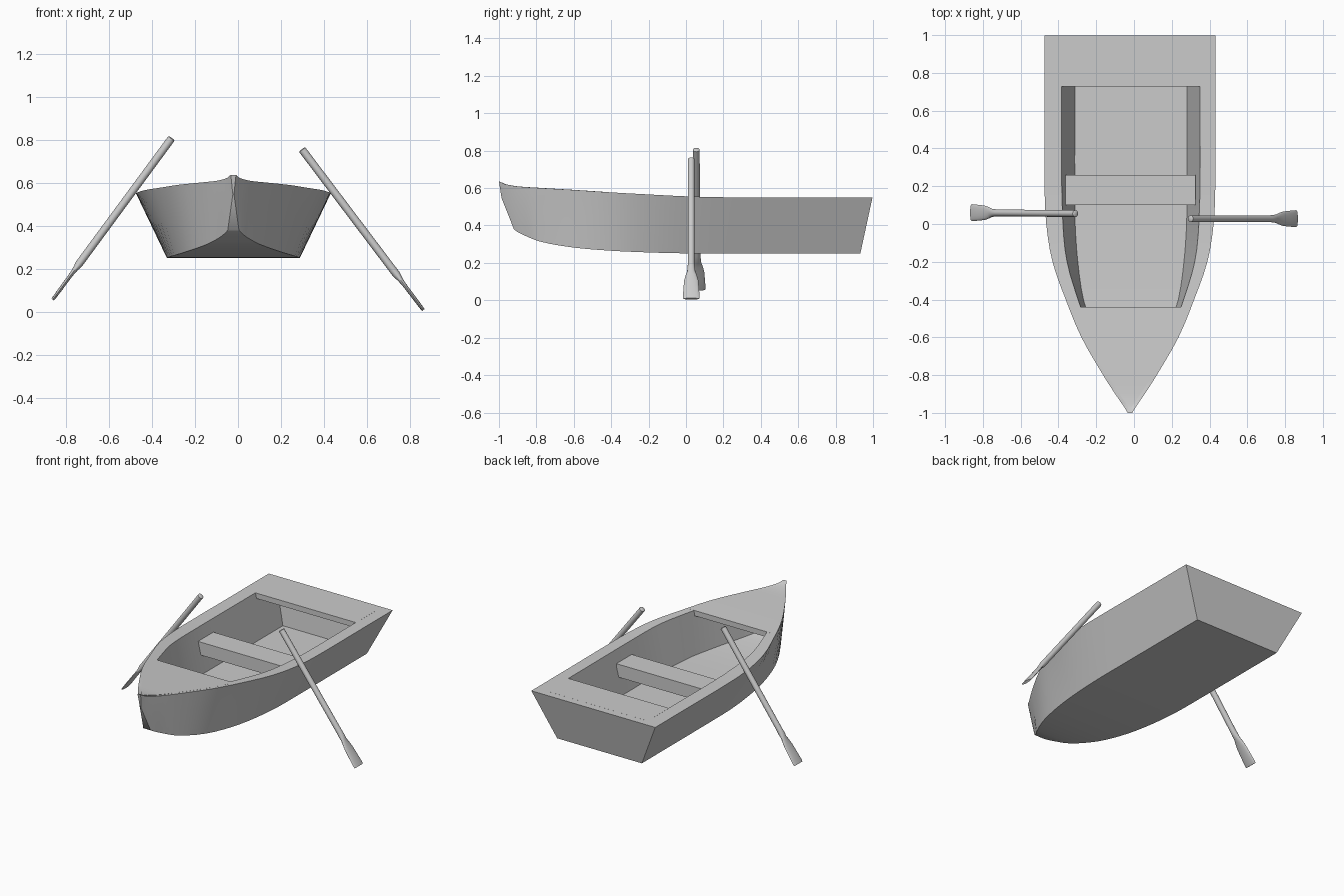
import bpy, bmesh, math
from mathutils import Vector

if "Cube" in bpy.data.objects:
    bpy.data.objects.remove(bpy.data.objects["Cube"])

CX = -0.0215   # hull centre line
CI = -0.0165   # centre line of the inner walls

# hull curves by station: y, gunwale half width, sheer z, bottom half width, bottom z
KEYS = [(-1.0, .012, .637, .026, .38), (-.97, .03, .622, .038, .366), (-.9, .078, .609, .068, .343),
        (-.8, .142, .602, .122, .314), (-.6, .257, .590, .210, .282), (-.4, .340, .577, .264, .265),
        (-.2, .41, .566, .293, .256), (0, .443, .556, .307, .251), (.2, .452, .551, .309, .25),
        (.6, .452, .55, .309, .25), (.997, .452, .55, .309, .25)]


def curve(y, c):
    """Smooth interpolation of column c along y."""
    n = len(KEYS)
    i = max(k for k in range(n - 1) if KEYS[k][0] <= y + 1e-9)

    def slope(k):
        a, b = KEYS[max(k - 1, 0)], KEYS[min(k + 1, n - 1)]
        return (b[c] - a[c]) / (b[0] - a[0])
    a, b = KEYS[i], KEYS[i + 1]
    h = b[0] - a[0]
    t = (y - a[0]) / h
    return ((2*t**3 - 3*t*t + 1) * a[c] + (t**3 - 2*t*t + t) * h * slope(i)
            + (3*t*t - 2*t**3) * b[c] + (t**3 - t*t) * h * slope(i + 1))


def finish(name, bm, angle=30):
    bmesh.ops.recalc_face_normals(bm, faces=bm.faces)
    me = bpy.data.meshes.new(name)
    bm.to_mesh(me)
    bm.free()
    ob = bpy.data.objects.new(name, me)
    bpy.context.collection.objects.link(ob)
    bpy.ops.object.select_all(action='DESELECT')
    ob.select_set(True)
    bpy.context.view_layer.objects.active = ob
    bpy.ops.object.shade_smooth_by_angle(angle=math.radians(angle))
    return ob


def loft(rings, caps):
    """Join closed rings; caps are index lists that close both ends."""
    bm = bmesh.new()
    rows = [[bm.verts.new(p) for p in r] for r in rings]
    n = len(rows[0])
    for a, b in zip(rows, rows[1:]):
        for i in range(n):
            j = (i + 1) % n
            bm.faces.new((a[i], a[j], b[j], b[i]))
    for row in (rows[0], rows[-1]):
        for cap in caps:
            bm.faces.new([row[i] for i in cap])
    return bm


def hull_ring(y):
    w, zt, wb, zb = (curve(y, c) for c in range(1, 5))
    # raked stem and transom: the bottom edge is drawn inward at both ends
    yb = y + .5 * max(0, -.6 - y) ** 2 - .065 * max(0, (y - .7) / .297)
    bow = max(0, (-.8 - y) / .2)
    wm, zm, ym = w*.6 + wb*.4, zt*.6 + zb*.4, y*.6 + yb*.4
    wm -= .015 * bow ** 3
    zm += .012 * bow
    ym -= .018 * bow
    # inner wall, kept short of the stem and the transom
    rim = .058 + .028 * min(1, max(0, (y + .45) / .5))
    yi = min(y if y > -.8 else -.8 + (y + .8) * .5, .945)
    yib = yi if y < .9 else yi - .03 * (y - .9) / .097
    wi = max(w - rim, .006)
    wf = max(min(wb - .012, wi * .9), .004)
    zi = curve(yi, 2) - .02 * bow
    half = [(CX, wb, yb, zb), (CX, wm, ym, zm), (CX, w, y, zt),
            (CI, wi, yi, zi), (CI, wf, yib, zb + .03)]
    return ([(c + a, p, q) for c, a, p, q in half]
            + [(c - a, p, q) for c, a, p, q in reversed(half)])


# hull shell with gunwale, transom and floor
stations = []
for a, b in zip(KEYS, KEYS[1:]):
    stations += [a[0] + (b[0] - a[0]) * k / 3 for k in range(3)]
stations.append(KEYS[-1][0])
finish("hull", loft([hull_ring(y) for y in stations],
                    [(0, 1, 8, 9), (1, 2, 7, 8), (2, 3, 6, 7), (3, 4, 5, 6)]))


# bow deck following the sheer
def deck_ring(y):
    w, z = max(curve(y, 1) - .022, .003), curve(y, 2) + .0005
    wl = max(w - .03, .002)
    return [(CX - w, y, z), (CX + w, y, z), (CX + wl, y, z - .035), (CX - wl, y, z - .035)]


# deck sections coincide with the hull stations so both surfaces run parallel
deck_ys = [y for y in stations if -.995 < y < -.45] + [-.44]
finish("bow_deck", loft([deck_ring(y) for y in deck_ys], [(0, 1, 2, 3)]))


# thwart and stern bench
def box(name, lo, hi):
    rings = [[(lo[0], y, lo[2]), (hi[0], y, lo[2]), (hi[0], y, hi[2]), (lo[0], y, hi[2])]
             for y in (lo[1], hi[1])]
    finish(name, loft(rings, [(0, 1, 2, 3)]))


box("seat", (-.362, .10, .39), (.326, .26, .475))
box("stern_bench", (-.385, .727, .515), (.353, .948, .5503))


# oars: round shaft flattening into a blade; (distance, half width, half thickness)
OAR = [(0, .012, .012), (.004, .018, .018), (.70, .018, .018), (.725, .020, .018), (.75, .022, .013),
       (.775, .030, .010), (.81, .038, .009), (.87, .042, .009), (.92, .045, .008), (.932, .042, .007)]


def oar(name, grip, tip):
    grip, tip = Vector(grip), Vector(tip)
    d = (tip - grip).normalized()
    side = Vector((0, 1, 0))
    up = d.cross(side).normalized()
    scale = (tip - grip).length / OAR[-1][0]
    rings = []
    for s, w, t in OAR:
        c = grip + d * s * scale
        rings.append([c + side * w * math.cos(k * math.pi / 8) + up * t * math.sin(k * math.pi / 8)
                      for k in range(16)])
    finish(name, loft(rings, [range(16)]), 40)


oar("oar_left", (-.308, .055, .808), (-.862, .06, .056))
oar("oar_right", (.297, .028, .756), (.862, .028, .008))
